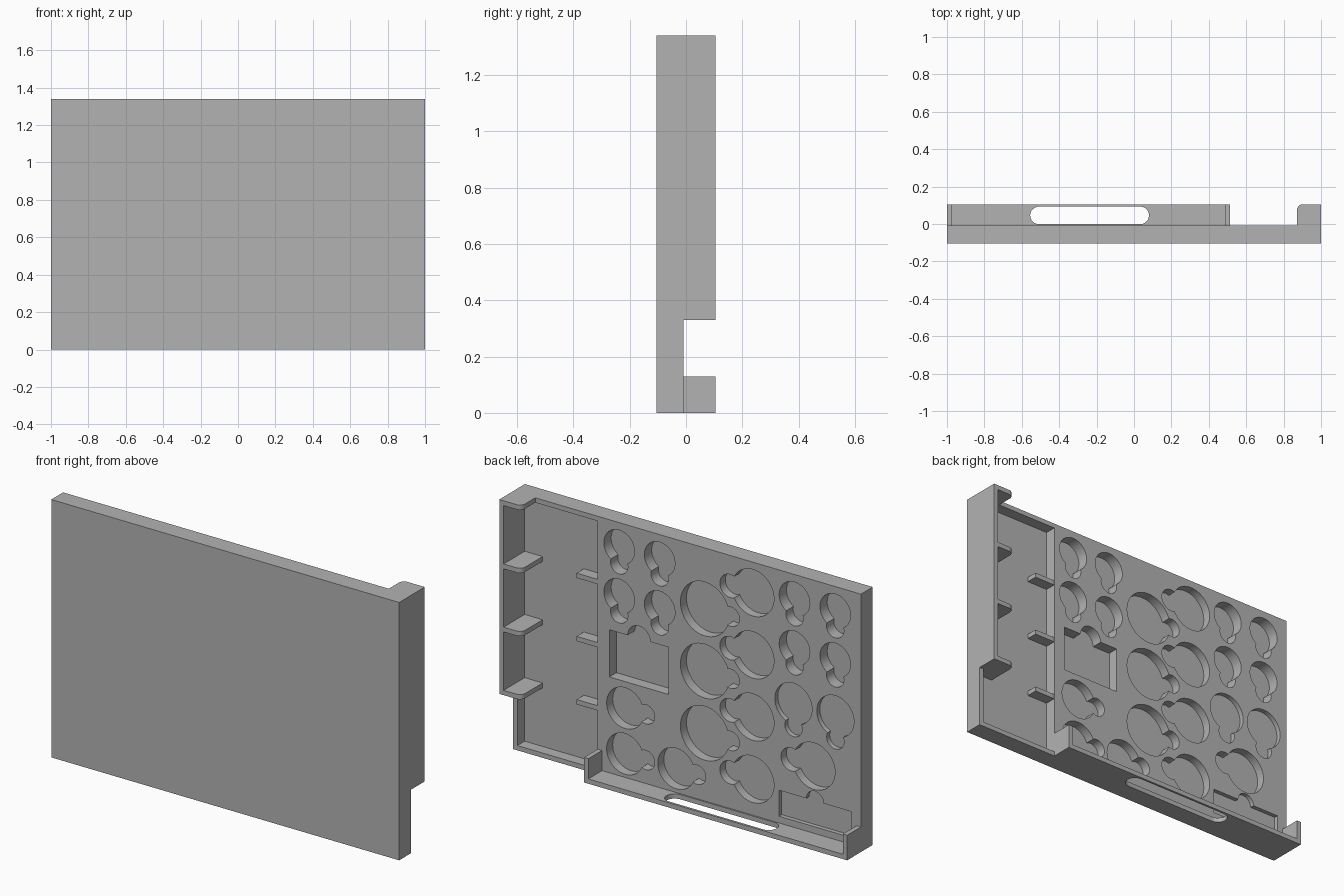
import bpy, bmesh, math

if "Cube" in bpy.data.objects:
    bpy.data.objects.remove(bpy.data.objects["Cube"], do_unlink=True)

FRONT, FACE, RIM, FLOOR = -0.105, -0.008, 0.105, -0.068   # depth levels along y
WALL, TOP = 0.025, 1.34

grey = bpy.data.materials.new("plain grey")
grey.use_nodes = True
grey.diffuse_color = (0.45, 0.45, 0.45, 1)
grey.node_tree.nodes["Principled BSDF"].inputs["Base Color"].default_value = grey.diffuse_color


def add_prism(bm, outline, lo, hi, axis):
    """Extrude a closed outline; axis 'y' takes (x, z) points, 'z' takes (x, y)."""
    place = (lambda a, b, h: (a, h, b)) if axis == "y" else (lambda a, b, h: (a, b, h))
    rings = [[bm.verts.new(place(a, b, h)) for a, b in outline] for h in (lo, hi)]
    bm.faces.new(rings[0])
    bm.faces.new(rings[1])
    n = len(outline)
    for i in range(n):
        j = (i + 1) % n
        bm.faces.new((rings[0][i], rings[0][j], rings[1][j], rings[1][i]))


def make_object(name, prisms):
    bm = bmesh.new()
    for prism in prisms:
        add_prism(bm, *prism)
    bmesh.ops.recalc_face_normals(bm, faces=bm.faces)
    mesh = bpy.data.meshes.new(name)
    bm.to_mesh(mesh)
    bm.free()
    mesh.materials.append(grey)
    obj = bpy.data.objects.new(name, mesh)
    bpy.context.collection.objects.link(obj)
    return obj


def rect(a0, a1, b0, b1):
    return [(a0, b0), (a1, b0), (a1, b1), (a0, b1)]


def arc(a, b, r, start=0, sweep=360, steps=48):
    count = steps if sweep == 360 else steps + 1
    angles = [math.radians(start + sweep * i / steps) for i in range(count)]
    return [(a + r * math.cos(t), b + r * math.sin(t)) for t in angles]


def cut(obj, cutters):
    for cutter in cutters:
        cutter.hide_render = True
        mod = obj.modifiers.new("cut", "BOOLEAN")
        mod.object, mod.operation, mod.solver = cutter, "DIFFERENCE", "EXACT"
    graph = bpy.context.evaluated_depsgraph_get()
    baked = bpy.data.meshes.new_from_object(obj.evaluated_get(graph))
    obj.modifiers.clear()
    obj.data = baked
    for cutter in cutters:
        bpy.data.objects.remove(cutter, do_unlink=True)


def smooth(obj):
    bpy.ops.object.select_all(action="DESELECT")
    obj.select_set(True)
    bpy.context.view_layer.objects.active = obj
    bpy.ops.object.shade_smooth_by_angle(angle=math.radians(30))


# Round pockets: x, z, radius, finger notch offset (x, z), notch radius, depth
holes = []
for x in (0.39, 0.157, -0.618, -0.852):
    for z in (1.213, 0.958):
        holes.append((x, z, 0.088, 0, -0.09, 0.05, 0.06))
for x in (-0.612, -0.853):
    holes.append((x, 0.666, 0.107, 0, -0.12, 0.05, 0.025))
for x, z in ((0.356, 0.385), (0.356, 0.147), (0.062, 0.15)):
    holes.append((x, z, 0.106, -0.12, 0, 0.05, 0.05))
for i in range(3):
    holes.append((-0.102, 1.023 - 0.323 * i, 0.14, -0.15, 0, 0.05, 0.05))
for x, z in [(-0.379, 1.181 - 0.323 * i) for i in range(4)] + [(-0.73, 0.374)]:
    holes.append((x, z, 0.121, 0.13, 0, 0.06, 0.045))

mains = [(arc(x, z, r), FACE - d, RIM, "y") for x, z, r, dx, dz, nr, d in holes]
notches = [(arc(x + dx, z + dz, nr), FACE - d, RIM, "y") for x, z, r, dx, dz, nr, d in holes]

# Two rectangular pockets, each with a round notch in its upper edge
for x0, x1, z0, z1, r, d in ((0.106, 0.446, 0.523, 0.768, 0.065, 0.058),
                             (-0.943, -0.529, 0.06, 0.195, 0.05, 0.022)):
    mains.append((rect(x0, x1, z0, z1), FACE - d, RIM, "y"))
    notches.append((arc((x0 + x1) / 2, z1, r), FACE - d, RIM, "y"))

# Long compartment along one side
SIDE = 0.513
mains.append((rect(SIDE, 1 - WALL, WALL, TOP - WALL), FLOOR, RIM, "y"))

tray = make_object("tray_base", [(rect(-1, 1, 0, TOP), FRONT, FACE, "y")])
cut(tray, [make_object("pocket_cutter", mains), make_object("notch_cutter", notches)])
smooth(tray)

# Tall side wall of the compartment
make_object("side_wall", [(rect(1 - WALL, 1, 0.33, TOP), FACE, RIM, "y")])

# Dividers with a rounded free corner, and short tabs facing them
TIP, ROUND = 0.872, 0.03
profile = ([(TIP, FLOOR), (1 - WALL / 2, FLOOR), (1 - WALL / 2, RIM)]
           + arc(TIP + ROUND, RIM - ROUND, ROUND, 90, 90, 10))
levels = [0.33 + (TOP - WALL - 0.33) / 3 * i for i in range(4)]
for i, z in enumerate(levels):
    smooth(make_object(f"divider_{i + 1}", [(profile, z, z + WALL, "z")]))
    if i < 3:
        make_object(f"tab_{i + 1}", [(rect(SIDE - 0.005, 0.635, FLOOR, FACE - 0.0005), z, z + WALL, "z")])

# Lower ledge with a stadium-shaped grip slot
ledge = make_object("bottom_ledge", [(rect(-1, SIDE, FACE, RIM), 0, WALL, "z")])
slot_r, slot_y = 0.047, 0.046
slot = arc(0.08 - slot_r, slot_y, slot_r, -90, 180, 20) + arc(-0.555 + slot_r, slot_y, slot_r, 90, 180, 20)
cut(ledge, [make_object("slot_cutter", [(slot, -0.1, 0.1, "z")])])
smooth(ledge)

# Short walls closing both ends of the ledge
for side, x in (("right", -1), ("left", SIDE - WALL)):
    make_object(f"{side}_end_wall", [(rect(x, x + WALL, 0, 0.13), FACE, RIM, "y")])
